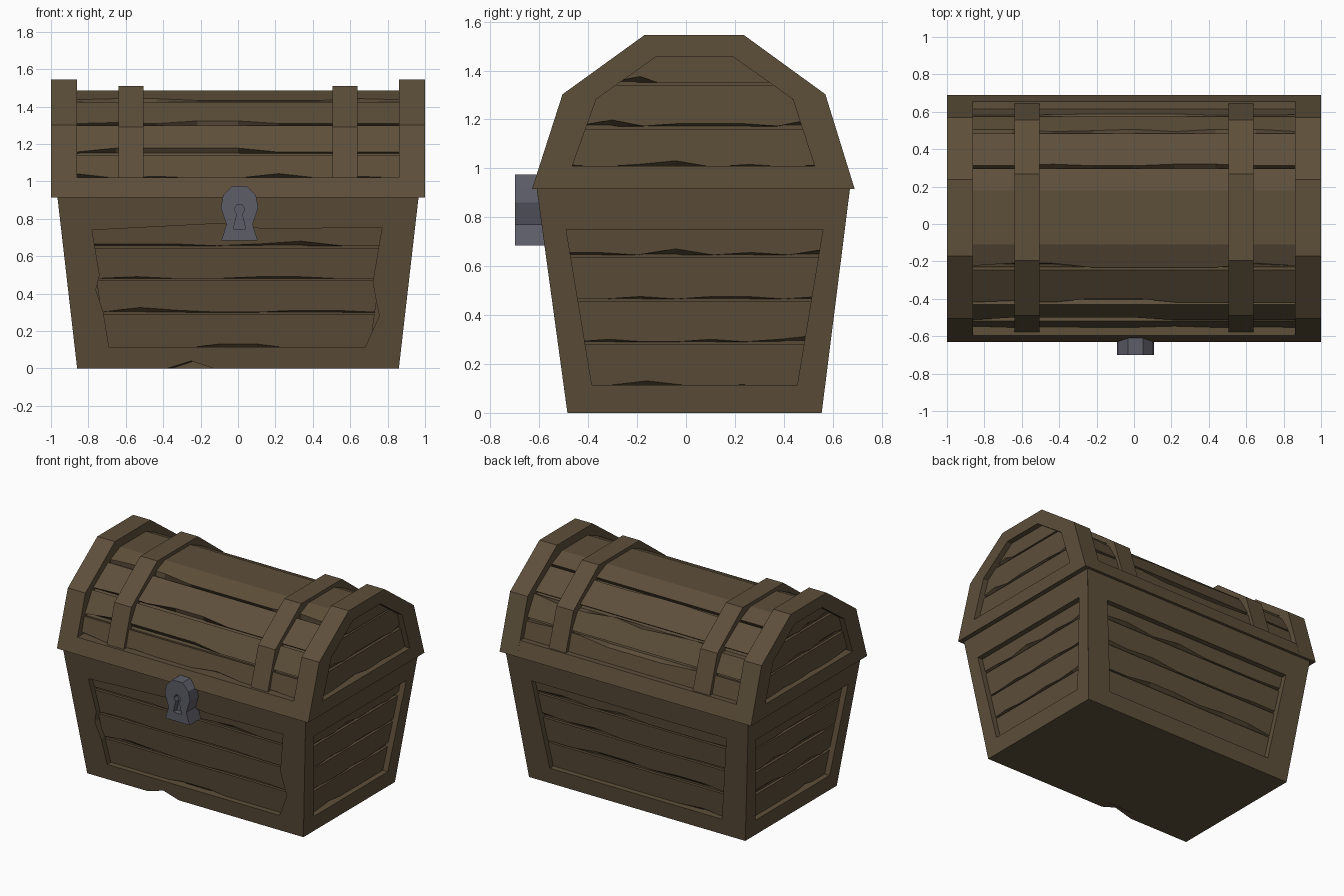
import bpy, bmesh, random
from mathutils import Vector
from mathutils.geometry import tessellate_polygon

random.seed(4)
if "Cube" in bpy.data.objects:
    bpy.data.objects.remove(bpy.data.objects["Cube"])


def material(name, color):
    m = bpy.data.materials.new(name)
    m.use_nodes = True
    m.diffuse_color = color
    m.node_tree.nodes["Principled BSDF"].inputs["Base Color"].default_value = color
    return m


WOOD = material("brown wood", (0.11, 0.078, 0.042, 1))
IRON = material("grey iron", (0.11, 0.11, 0.14, 1))


def finish(name, bm, mat):
    bmesh.ops.recalc_face_normals(bm, faces=bm.faces)
    mesh = bpy.data.meshes.new(name)
    bm.to_mesh(mesh)
    bm.free()
    mesh.materials.append(mat)
    obj = bpy.data.objects.new(name, mesh)
    bpy.context.collection.objects.link(obj)
    return obj


def bridge(bm, a, b):
    for i in range(len(a)):
        j = (i + 1) % len(a)
        bm.faces.new((a[i], a[j], b[j], b[i]))


def loft(name, rings, mat=WOOD):
    """Closed solid through a list of equal rings."""
    bm = bmesh.new()
    loops = [[bm.verts.new(p) for p in ring] for ring in rings]
    for a, b in zip(loops, loops[1:]):
        bridge(bm, a, b)
    bm.faces.new(loops[0])
    bm.faces.new(loops[-1])
    return finish(name, bm, mat)


def recessed_slab(name, outer, inner, place, depth, thick, mat=WOOD, mitre=False):
    """Slab with a sunken opening; place(u, v, d) maps outline and depth to space."""
    bm = bmesh.new()
    middle = (max(u for u, v in outer) + min(u for u, v in outer)) / 2
    half = max(u for u, v in outer) - middle
    shrink = 1 - thick / half if mitre else 1
    rim = [bm.verts.new(place(u, v, 0)) for u, v in outer]
    hole = [bm.verts.new(place(u, v, 0)) for u, v in inner]
    floor = [bm.verts.new(place(u, v, depth)) for u, v in inner]
    back = [bm.verts.new(place(middle + (u - middle) * shrink, v, thick)) for u, v in outer]
    flat = [[Vector((u, v, 0)) for u, v in loop] for loop in (outer, inner)]
    verts = rim + hole
    for tri in tessellate_polygon(flat):
        bm.faces.new([verts[i] for i in tri])
    bridge(bm, hole, floor)
    bridge(bm, rim, back)
    bm.faces.new(floor)
    bm.faces.new(back)
    return finish(name, bm, mat)


def planks(name, seams, span, place, front, back):
    """Boards between seam heights, each with a chipped lower edge."""
    for n, (low, high) in enumerate(zip(seams, seams[1:])):
        rings = []
        for k in range(8):
            t = k / 7
            chip = random.choice((0, 0, 0.01, 0.025))
            ring = []
            for v, d in ((low + .005, back), (low + .006 + chip, front),
                         (high - .005, front), (high - .005, back)):
                u0, u1 = span(v)
                ring.append(place(u0 + (u1 - u0) * t, v, d))
            rings.append(ring)
        loft(f"{name}_plank_{n + 1}", rings)


def mirrored(half, centre):
    return [(centre + u, v) for u, v in half] + [(centre - u, v) for u, v in reversed(half)]


# Body walls: sloping frames with boarded openings
TOP = 0.915


def front_place(u, v, d):
    return (u, -0.485 - 0.137 * v + d, v)


def back_place(u, v, d):
    return (u, 0.555 + 0.126 * v - d, v)


def long_span(v):
    w = 0.69 + 0.14 * v
    return (-w, w)


def short_span(v):
    return (-0.40 - 0.165 * v, 0.47 + 0.165 * v)


notch = [(-0.38, 0), (-0.25, 0.04), (-0.13, 0)]
front_opening = [(-.69, .115), (.68, .115), (.755, .28), (.72, .46), (.77, .755), (.15, .745),
                 (-.1, .775), (-.78, .74), (-.74, .5), (-.76, .42), (-.72, .3)]
back_opening = mirrored([(.685, .115), (.775, .75)], 0)
corners = [(.86, 0), (.965, TOP), (-.965, TOP), (-.86, 0)]
recessed_slab("front_wall", corners + notch, front_opening, front_place, .06, .08, mitre=True)
recessed_slab("back_wall", corners, back_opening, back_place, .06, .08, mitre=True)
planks("front", [.10, .295, .475, .65, .80], long_span, front_place, .04, .065)
planks("back", [.10, .295, .475, .65, .80], long_span, back_place, .04, .065)

side_outline = [(-.485, 0), (.555, 0), (.67, TOP), (-.61, TOP)]
side_opening = [(-.385, .115), (.455, .115), (.56, .75), (-.49, .75)]

# Lid end outline and its opening
arch = [(-.63, .915), (-.505, 1.303), (-.17, 1.545), (.237, 1.545), (.57, 1.303), (.69, .915)]
arch_opening = [(-.465, 1.01), (-.367, 1.283), (-.12, 1.458),
                (.19, 1.458), (.437, 1.283), (.526, 1.01)]


def arch_span(v):
    for i in (0, 1):
        (u0, v0), (u1, v1) = arch_opening[i], arch_opening[i + 1]
        if v <= v1 or i == 1:
            u = u0 + (u1 - u0) * (v - v0) / (v1 - v0) - 0.04
            return (u, 0.065 - u)


for s, side in ((1, "left"), (-1, "right")):
    def side_place(u, v, d):
        return (s * (0.86 + 0.115 * v - d), u, v)

    def end_place(u, v, d):
        return (s * (1 - d), u, v)

    recessed_slab(side + "_wall", side_outline, side_opening, side_place, .06, .08, mitre=True)
    planks(side, [.10, .285, .46, .64, .77], short_span, side_place, .04, .065)
    recessed_slab(side + "_lid_end", arch, arch_opening, end_place, .06, .14)
    planks(side + "_lid", [1.0, 1.167, 1.345, 1.47], arch_span, end_place, .04, .065)

# Body floor
loft("body_floor", [[(x, y, z) for x, y in ((-.8, -.42), (.8, -.42), (.8, .5), (-.8, .5))]
                    for z in (0, .05)])


def along_x(name, profile, x0, x1):
    return loft(name, [[(x, y, z) for y, z in profile] for x in (x0, x1)])


# Lid rim and straps
along_x("lid_rim", [(-.63, .915), (-.596, 1.02), (.656, 1.02), (.69, .915)], -.87, .87)
strap = [(-.583, 1.0), (-.49, 1.29), (-.195, 1.51), (.268, 1.51), (.557, 1.29), (.65, 1.0)]
along_x("left_strap", strap, .505, .64)
along_x("right_strap", strap, -.64, -.505)

# Lid boards over a sunken core
barrel = [(-.555, 1.01), (-.517, 1.15), (-.425, 1.305), (-.24, 1.43), (-.11, 1.485),
          (.18, 1.485), (.305, 1.43), (.49, 1.305), (.58, 1.15), (.618, 1.01)]
hub = Vector((0.03, 1.0))
points = [Vector(p) for p in barrel]


def sunk(p, amount):
    return p + (hub - p).normalized() * amount


along_x("lid_core", [sunk(p, .03) for p in points], -.87, .87)
for n, (a, b) in enumerate(((0, 1), (1, 2), (2, 3), (3, 6), (6, 7), (7, 8), (8, 9))):
    board = points[a:b + 1]
    first = (board[1] - board[0]).normalized()
    last = (board[-2] - board[-1]).normalized()
    rings = []
    for k in range(9):
        x = -.87 + 1.74 * k / 8
        chip = random.choice((0, 0, 0.01, 0.025))
        top = [board[0] + first * (.008 + chip)] + board[1:-1] + [board[-1] + last * .008]
        base = [board[0] + first * .008] + board[1:-1] + [board[-1] + last * .008]
        ring = top + [sunk(p, .035) for p in reversed(base)]
        rings.append([(x, p.x, p.y) for p in ring])
    loft(f"lid_board_{n + 1}", rings)

# Lock plate with a sunken keyhole
plate = mirrored([(.097, .685), (.07, .77), (.1, .86), (.088, .925), (.04, .975)], .008)
keyhole = mirrored([(.033, .745), (.014, .825), (.028, .85), (.014, .876)], .008)
recessed_slab("lock", plate, keyhole, lambda u, v, d: (u, d - 0.70, v), .04, .13, IRON)
